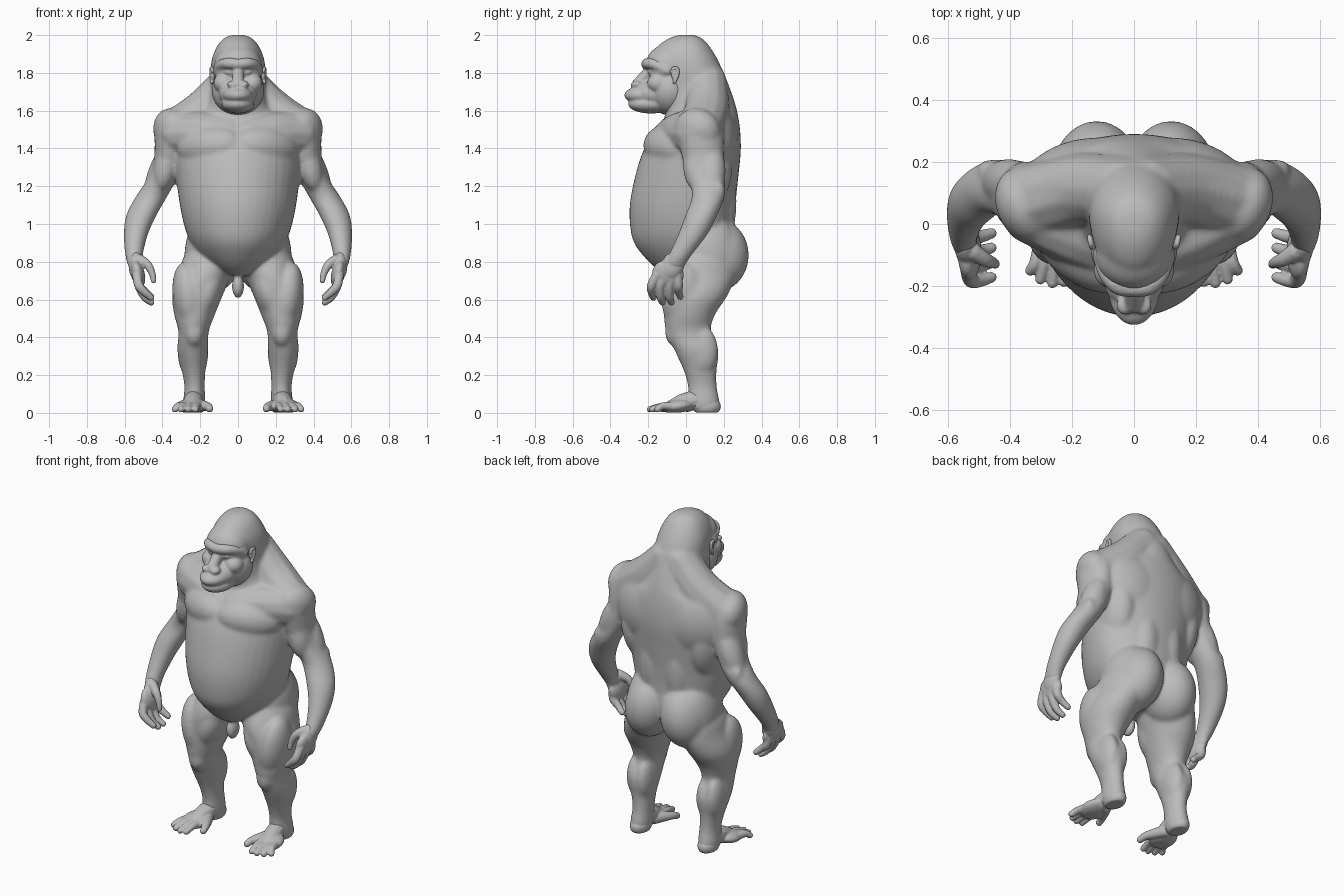
import bpy, bmesh, math
from mathutils import Matrix, Vector, Euler

skin = bpy.data.materials.new("grey_skin")
skin.diffuse_color = (0.5, 0.5, 0.5, 1)


def catmull(rows, n):
    """Smoothly interpolate rows of numbers."""
    out = []
    for i in range(len(rows) - 1):
        p = [rows[max(0, min(len(rows) - 1, i + k))] for k in (-1, 0, 1, 2)]
        for j in range(n):
            t = j / n
            out.append([0.5 * (2 * b + (c - a) * t + (2 * a - 5 * b + 4 * c - d) * t * t
                               + (3 * b - a - 3 * c + d) * t ** 3) for a, b, c, d in zip(*p)])
    return out + [list(rows[-1])]


def loft(bm, rows, s=1, n=4, seg=40):
    """Rows: x, y, z, half width, front radius, back radius (horizontal rings)."""
    rings = []
    for x, y, z, rx, rf, rb in catmull(rows, n):
        ring = []
        for k in range(seg):
            a = 2 * math.pi * k / seg
            sy = math.sin(a)
            ring.append(bm.verts.new((s * (x + rx * math.cos(a)), y + sy * (rb if sy > 0 else rf), z)))
        rings.append(ring)
    for a, b in zip(rings, rings[1:]):
        for k in range(seg):
            bm.faces.new((a[k], a[(k + 1) % seg], b[(k + 1) % seg], b[k]))
    bm.faces.new(rings[0])
    bm.faces.new(rings[-1])


def blob(bm, c, r, rot=(0, 0, 0), s=1):
    """Ellipsoid, mirrored in x when s is -1."""
    m = (Matrix.Diagonal((s, 1, 1, 1)) @ Matrix.Translation(c)
         @ Euler([math.radians(v) for v in rot]).to_matrix().to_4x4() @ Matrix.Diagonal((*r, 1)))
    bmesh.ops.create_uvsphere(bm, u_segments=28, v_segments=18, radius=1, matrix=m)


def chain(bm, pts, s=1, n=7):
    """Rounded tube of overlapping balls; points are x, y, z, radius."""
    for x, y, z, r in catmull(pts, n):
        bmesh.ops.create_icosphere(bm, subdivisions=2, radius=r,
                                   matrix=Matrix.Translation((s * x, y, z)))


def finish(bm, name, voxel, smooth):
    bmesh.ops.recalc_face_normals(bm, faces=bm.faces[:])
    me = bpy.data.meshes.new(name)
    bm.to_mesh(me)
    bm.free()
    me.materials.append(skin)
    ob = bpy.data.objects.new(name, me)
    bpy.context.collection.objects.link(ob)
    rm = ob.modifiers.new("fuse", 'REMESH')
    rm.mode = 'VOXEL'
    rm.voxel_size = voxel
    rm.use_smooth_shade = True
    sm = ob.modifiers.new("soften", 'SMOOTH')
    sm.factor = 0.5
    sm.iterations = smooth


# ---- body: trunk, neck and skull; profile is z, half width, front y, back y
body = bmesh.new()
profile = [(2.002, .025, -.03, .035), (1.988, .068, -.08, .078), (1.95, .106, -.14, .118),
           (1.88, .137, -.185, .163), (1.8, .147, -.18, .20), (1.7, .152, -.16, .24),
           (1.62, .19, -.12, .265), (1.56, .27, -.115, .278), (1.48, .33, -.175, .288),
           (1.38, .34, -.23, .29), (1.25, .328, -.27, .277), (1.1, .308, -.298, .262),
           (.98, .282, -.295, .257), (.9, .25, -.275, .26), (.83, .205, -.225, .25),
           (.77, .14, -.165, .2), (.73, .07, -.1, .12)]
loft(body, [(0, f + .6 * (b - f), z, w, .6 * (b - f), .4 * (b - f)) for z, w, f, b in profile])
blob(body, (0, -.05, .67), (.033, .05, .065))          # groin
blob(body, (0, -.1, 1.84), (.125, .115, .11))           # forehead
for s in (1, -1):
    # shoulder slope, chest, flank and back muscles
    chain(body, [(.04, .11, 1.75, .11), (.17, .11, 1.605, .122), (.31, .075, 1.495, .13)], s)
    chain(body, [(.06, -.07, 1.46, .11), (.19, -.015, 1.48, .12), (.32, .05, 1.48, .12)], s)
    blob(body, (.145, -.085, 1.41), (.195, .118, .115), (0, 5, 30), s)
    blob(body, (.23, .08, 1.3), (.11, .165, .24), (0, 6, 0), s)
    blob(body, (.16, .13, 1.42), (.22, .145, .23), (0, 12, -12), s)
    blob(body, (.08, .14, 1.12), (.11, .128, .3), (0, 0, 0), s)
    blob(body, (.07, -.16, 1.08), (.11, .122, .26), (0, 0, 22), s)
    # buttock and hip
    blob(body, (.12, .155, .835), (.145, .178, .198), (0, -8, 0), s)
    blob(body, (.165, .11, .85), (.118, .168, .21), (0, -5, 0), s)
    # arm
    loft(body, [(.32, .07, 1.6, .04, .05, .05), (.335, .07, 1.56, .085, .09, .105),
                (.35, .07, 1.47, .09, .112, .128), (.36, .09, 1.35, .084, .11, .112),
                (.395, .11, 1.25, .078, .098, .095), (.455, .12, 1.15, .083, .088, .086),
                (.51, .085, 1.05, .081, .087, .082), (.54, .04, .95, .065, .08, .077),
                (.55, -.02, .85, .049, .066, .062), (.547, -.05, .8, .042, .062, .057),
                (.54, -.07, .76, .034, .062, .057)], s)
    blob(body, (.345, .06, 1.49), (.096, .13, .125), (0, 15, -25), s)
    blob(body, (.375, .055, 1.32), (.065, .072, .15), (0, -15, 0), s)
    blob(body, (.405, .135, 1.28), (.068, .075, .17), (0, -22, 0), s)
    blob(body, (.465, .17, 1.17), (.042, .038, .06), (0, 0, 0), s)
    # leg
    loft(body, [(.13, .08, .9, .10, .12, .12), (.15, .08, .82, .14, .165, .18),
                (.175, .065, .73, .14, .185, .2), (.215, .045, .62, .133, .168, .174),
                (.23, .02, .52, .108, .138, .134), (.235, .01, .43, .08, .115, .122),
                (.24, .05, .33, .081, .11, .122), (.235, .075, .22, .062, .086, .087),
                (.23, .09, .14, .054, .08, .073), (.232, .1, .06, .058, .088, .078),
                (.232, .105, .012, .052, .075, .072)], s)
    blob(body, (.26, -.01, .61), (.085, .122, .19), (0, 8, 0), s)
    blob(body, (.165, -.01, .64), (.08, .115, .16), (0, -18, 0), s)
    blob(body, (.232, -.055, .43), (.055, .057, .08), (0, 0, 0), s)
    blob(body, (.27, .085, .33), (.05, .085, .13), (0, 0, 0), s)
    blob(body, (.208, .085, .32), (.05, .086, .13), (0, 0, 0), s)
finish(body, "body", .008, 24)

# ---- face: jaw, muzzle, brow, nose and cheeks
face = bmesh.new()
blob(face, (0, -.085, 1.71), (.14, .12, .135))
blob(face, (0, -.1, 1.82), (.13, .105, .1))
blob(face, (0, -.175, 1.69), (.1, .1, .075))
blob(face, (0, -.215, 1.682), (.082, .112, .05))
blob(face, (0, -.185, 1.635), (.088, .122, .05))
chain(face, [(0, -.18, 1.82, .032), (0, -.215, 1.785, .032), (0, -.255, 1.74, .033)])
for s in (1, -1):
    blob(face, (.028, -.262, 1.735), (.03, .032, .021), (0, -20, 0), s)
    chain(face, [(0, -.208, 1.845, .03), (.05, -.2, 1.85, .03),
                 (.088, -.16, 1.842, .028), (.112, -.1, 1.81, .024)], s)
    blob(face, (.07, -.14, 1.745), (.058, .068, .055), (0, 0, 25), s)
    blob(face, (.05, -.178, 1.803), (.026, .025, .014), (0, 0, 20), s)
finish(face, "face", .006, 8)

for s, side in ((1, "left"), (-1, "right")):
    # ---- ear: small curled rim
    ear = bmesh.new()
    chain(ear, [(.135, -.078, 1.805, .008), (.139, -.065, 1.825, .009), (.143, -.044, 1.82, .009),
                (.143, -.044, 1.79, .009), (.138, -.062, 1.75, .01)], s)
    blob(ear, (.133, -.058, 1.79), (.012, .02, .033), (0, 0, 0), s)
    finish(ear, side + "_ear", .004, 2)

    # ---- hand: palm, four curled fingers and a thumb
    hand = bmesh.new()
    blob(hand, (.542, -.07, .78), (.037, .06, .08), (-25, 0, 0), s)
    blob(hand, (.53, -.095, .735), (.036, .085, .075), (-15, 12, 0), s)
    for y0, y1, tip in ((-.155, -.182, .60), (-.115, -.135, .575), (-.075, -.087, .575), (-.045, -.04, .605)):
        chain(hand, [(.535, y0, .73, .026), (.525, y1, .675, .025),
                     (.495, y1, tip + .04, .022), (.46, y1 + .01, tip + .01, .018)], s)
    chain(hand, [(.52, -.09, .81, .03), (.48, -.115, .785, .024),
                 (.455, -.125, .74, .019), (.447, -.13, .70, .015)], s)
    finish(hand, side + "_hand", .005, 4)

    # ---- foot: heel, arch, four toes and a splayed big toe
    foot = bmesh.new()
    chain(foot, [(.232, .09, .06, .045), (.234, .05, .068, .052),
                 (.24, -.01, .055, .05), (.25, -.07, .037, .036)], s)
    blob(foot, (.25, -.045, .037), (.08, .09, .037), (8, 0, 10), s)
    blob(foot, (.232, .11, .035), (.056, .075, .055), (0, 0, 0), s)
    for x0, x1, y1 in ((.212, .225, -.186), (.243, .263, -.19), (.277, .302, -.178), (.302, .334, -.15)):
        chain(foot, [(x0, -.07, .035, .025), ((x0 + x1) / 2, -.125, .035, .021),
                     (x1, y1, .019, .018)], s)
    chain(foot, [(.215, .01, .04, .036), (.18, -.05, .037, .029),
                 (.158, -.095, .032, .023), (.15, -.125, .022, .02)], s)
    # flatten the sole on the ground
    for v in foot.verts:
        v.co.z = max(v.co.z, .002 + .05 * min(v.co.z, 0))
    finish(foot, side + "_foot", .005, 4)
